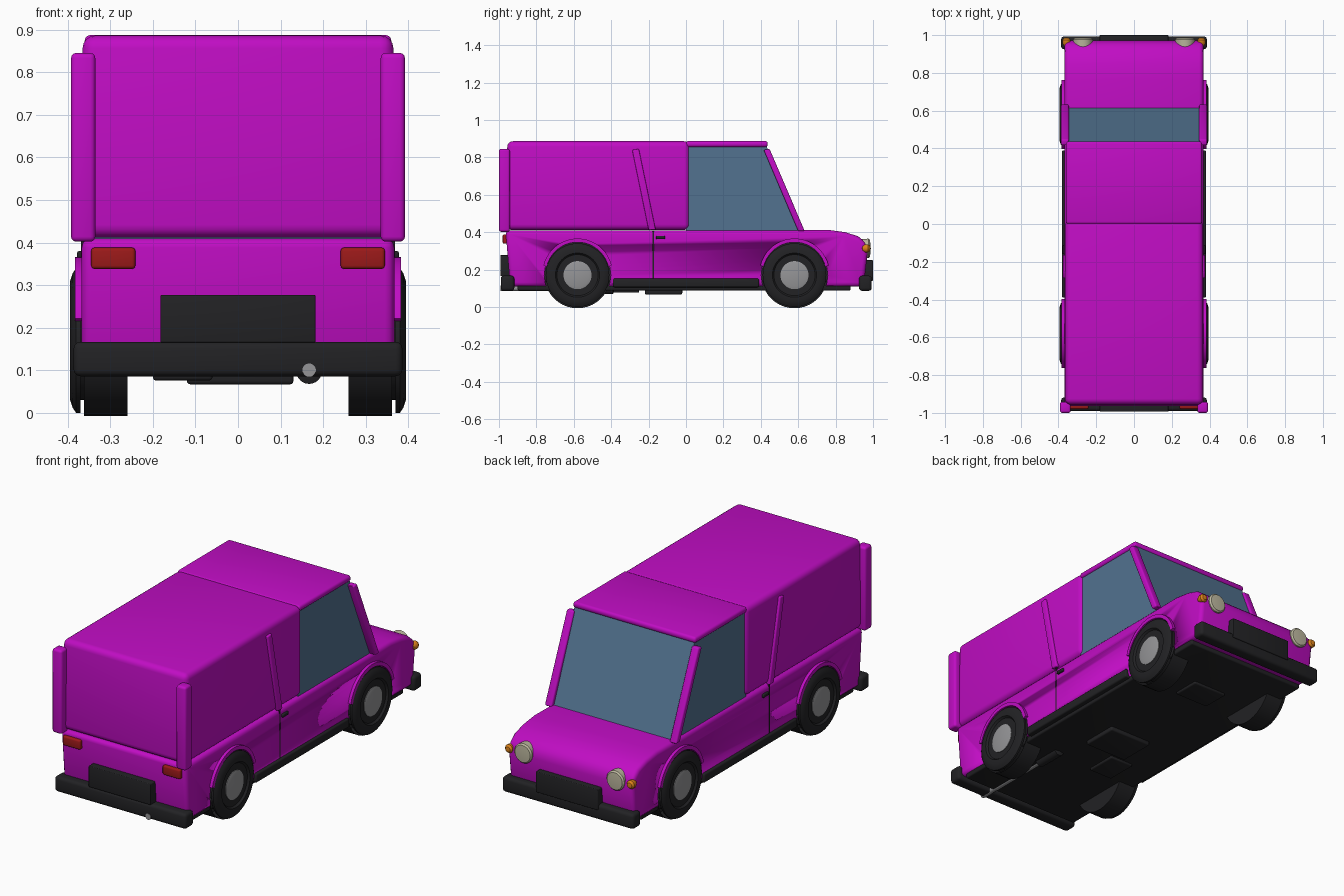
import bpy, bmesh, math
from mathutils import Matrix, Vector

if "Cube" in bpy.data.objects:
    bpy.data.objects.remove(bpy.data.objects["Cube"])


def mat(name, col):
    m = bpy.data.materials.new(name)
    m.diffuse_color = (*col, 1)
    m.use_nodes = True
    m.node_tree.nodes["Principled BSDF"].inputs["Base Color"].default_value = m.diffuse_color
    return m


PAINT = mat("paint", (0.53, 0.004, 0.55))
GLASS = mat("glass", (0.085, 0.17, 0.28))
BLACK = mat("black", (0.016, 0.016, 0.018))
RED = mat("red_lens", (0.33, 0.01, 0.01))
CREAM = mat("headlight", (0.5, 0.47, 0.34))
ORANGE = mat("orange_lens", (0.7, 0.22, 0.01))
METAL = mat("metal", (0.3, 0.3, 0.31))


def finish(name, bm, material, bevel=0, mirror=False, segs=3):
    """Bevel sharp edges, shade, and optionally mirror across x = 0."""
    bmesh.ops.recalc_face_normals(bm, faces=bm.faces)
    if bevel:
        edges = [e for e in bm.edges if e.calc_face_angle(0) > math.radians(30)]
        bmesh.ops.bevel(bm, geom=edges, offset=bevel, segments=segs, profile=0.5,
                        affect='EDGES', clamp_overlap=True)
    me = bpy.data.meshes.new(name)
    bm.to_mesh(me)
    bm.free()
    me.materials.append(material)
    ob = bpy.data.objects.new(name, me)
    bpy.context.collection.objects.link(ob)
    bpy.ops.object.select_all(action='DESELECT')
    ob.select_set(True)
    bpy.context.view_layer.objects.active = ob
    bpy.ops.object.shade_smooth_by_angle(angle=math.radians(35))
    if mirror:
        ob.modifiers.new("mirror", 'MIRROR')
    return ob


def prism(name, pts, x0, x1, material, bevel=0, mirror=False, segs=3):
    """Extrude a (y, z) outline between x0 and x1."""
    bm = bmesh.new()
    f = bm.faces.new([bm.verts.new((x0, y, z)) for y, z in pts])
    r = bmesh.ops.extrude_face_region(bm, geom=[f])
    bmesh.ops.translate(bm, vec=(x1 - x0, 0, 0),
                        verts=[v for v in r["geom"] if isinstance(v, bmesh.types.BMVert)])
    return finish(name, bm, material, bevel, mirror, segs)


def box(name, x, y, z, material, bevel=0.008, mirror=False):
    pts = [(y[0], z[0]), (y[1], z[0]), (y[1], z[1]), (y[0], z[1])]
    return prism(name, pts, x[0], x[1], material, bevel, mirror)


def lathe(name, profile, centre, axis, material, mirror=False, steps=40):
    """Spin (radius, distance) points about an axis through centre."""
    bm = bmesh.new()
    vs = [bm.verts.new((r, 0, d)) for r, d in profile]
    es = [bm.edges.new(p) for p in zip(vs, vs[1:])]
    bmesh.ops.spin(bm, geom=vs + es, axis=(0, 0, 1), cent=(0, 0, 0),
                   angle=math.tau, steps=steps, use_merge=True)
    bmesh.ops.remove_doubles(bm, verts=bm.verts, dist=1e-5)
    rot = Vector((0, 0, 1)).rotation_difference(Vector(axis)).to_matrix().to_4x4()
    bm.transform(Matrix.Translation(centre) @ rot)
    return finish(name, bm, material, 0, mirror)


# lower body with hood, rounded nose and slightly tucked tail
body = prism("lower_body", [(-0.94, 0.11), (-0.965, 0.41), (0.6, 0.41), (0.76, 0.412),
             (0.85, 0.4), (0.92, 0.378), (0.96, 0.345), (0.972, 0.3), (0.95, 0.11)],
             -0.367, 0.367, PAINT, 0.022)

# cargo box, cab roof and glass
prism("cargo_box", [(-0.965, 0.412), (0.02, 0.412), (0.02, 0.886), (-0.955, 0.886)],
      -0.365, 0.365, PAINT, 0.03, segs=4)
box("cab_roof", (-0.36, 0.36), (0.0, 0.437), (0.855, 0.887), PAINT, 0.013)
prism("cab_glass", [(0.0, 0.405), (0.615, 0.405), (0.43, 0.862), (0.0, 0.862)],
      -0.352, 0.352, GLASS)

# pillars and side strips
prism("windscreen_pillar", [(0.6, 0.405), (0.635, 0.405), (0.447, 0.845), (0.415, 0.84)],
      0.345, 0.387, PAINT, 0.008, True)
box("rear_pillar", (0.335, 0.392), (-1.0, -0.942), (0.402, 0.845), PAINT, 0.012, True)
prism("side_strip", [(-0.2, 0.412), (-0.162, 0.412), (-0.252, 0.845), (-0.288, 0.84)],
      0.355, 0.377, PAINT, 0.006, True)

# door seam, handle and sill
box("door_seam", (0.36, 0.3685), (-0.178, -0.172), (0.15, 0.41), BLACK, 0, True)
box("door_handle", (0.36, 0.378), (-0.16, -0.112), (0.362, 0.38), BLACK, 0.005, True)
box("sill", (0.33, 0.382), (-0.39, 0.39), (0.105, 0.152), BLACK, 0.008, True)

# wheels, arches and wheel wells
for label, y in (("rear", -0.58), ("front", 0.58)):
    c = (0, y, 0.17)
    cut = lathe(label + "_well_cutter", [(0, 0.25), (0.178, 0.25), (0.178, 0.5), (0, 0.5)],
                c, (1, 0, 0), BLACK, True)
    cut.hide_render = True
    cut.hide_viewport = True
    m = body.modifiers.new(label + "_wells", 'BOOLEAN')
    m.operation, m.object, m.solver = 'DIFFERENCE', cut, 'EXACT'
    lathe(label + "_wheel_well", [(0.177, 0.362), (0.177, 0.26), (0, 0.26)],
          c, (1, 0, 0), BLACK, True)
    lathe(label + "_tyre", [(0, 0.283), (0.13, 0.283), (0.14, 0.293), (0.14, 0.37),
          (0.17, 0.37), (0.17, 0.38), (0.158, 0.388), (0.14, 0.394), (0.118, 0.394),
          (0.11, 0.384), (0, 0.384)], c, (1, 0, 0), BLACK, True, 48)
    lathe(label + "_hubcap", [(0, 0.392), (0.06, 0.391), (0.075, 0.387), (0.075, 0.38)],
          c, (1, 0, 0), METAL, True)
    angs = [math.radians(14 + 152 * i / 20) for i in range(21)]
    arc = [(y + 0.188 * math.cos(a), 0.176 + 0.19 * math.sin(a)) for a in angs]
    arc += [(y + 0.17 * math.cos(a), 0.174 + 0.172 * math.sin(a)) for a in reversed(angs)]
    prism(label + "_arch", arc, 0.35, 0.383, PAINT, 0, True)

# underside
box("floor_pan", (-0.355, 0.355), (-0.9, 0.88), (0.088, 0.14), BLACK)
box("sump_plate", (-0.12, 0.13), (-0.22, -0.02), (0.067, 0.1), BLACK)
box("gearbox_plate", (-0.2, -0.06), (-0.42, -0.25), (0.076, 0.1), BLACK)
box("engine_plate", (-0.1, 0.1), (0.45, 0.6), (0.076, 0.1), BLACK)
lathe("exhaust_pipe", [(0, 0), (0.016, 0), (0.016, 0.5), (0, 0.5)],
      (0.167, -0.992, 0.1), (0, 1, 0), METAL, steps=20)
lathe("silencer", [(0, 0), (0.03, 0.01), (0.03, 0.16), (0, 0.17)],
      (0.167, -0.55, 0.098), (0, 1, 0), BLACK, steps=24)

# bumpers and blank plates
box("rear_bumper", (-0.386, 0.386), (-0.99, -0.918), (0.086, 0.167), BLACK, 0.016)
box("front_bumper", (-0.386, 0.386), (0.925, 0.993), (0.086, 0.167), BLACK, 0.016)
box("rear_plate", (-0.182, 0.182), (-0.993, -0.935), (0.165, 0.277), BLACK, 0.004)
box("front_plate", (-0.182, 0.182), (0.945, 1.0), (0.14, 0.25), BLACK, 0.004)

# lights
box("tail_light", (0.241, 0.345), (-0.98, -0.945), (0.338, 0.388), RED, 0.008, True)
lathe("headlight", [(0, -0.03), (0.05, -0.03), (0.052, 0.012), (0.045, 0.02), (0, 0.024)],
      (0.27, 0.964, 0.313), (0, 1, 0), CREAM, True, 28)
lathe("indicator", [(0, -0.025), (0.014, -0.022), (0.022, -0.008), (0.022, 0.008),
      (0.014, 0.019), (0, 0.022)], (0.357, 0.965, 0.313), (0, 1, 0), ORANGE, True, 20)
